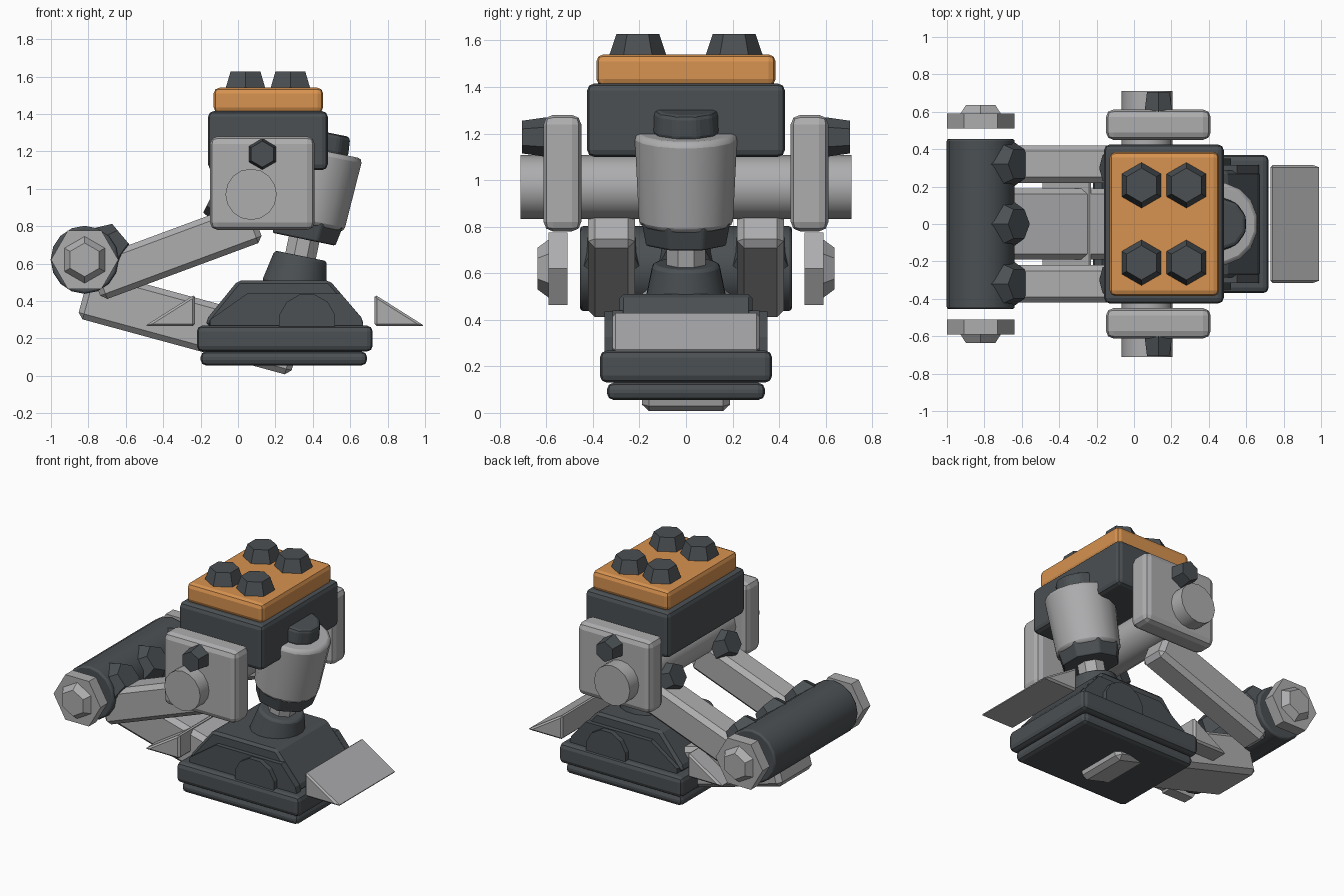
import bpy, bmesh, math
from mathutils import Vector, Matrix

cube = bpy.data.objects.get("Cube")
if cube:
    bpy.data.objects.remove(cube, do_unlink=True)


def material(name, rgb):
    m = bpy.data.materials.new(name)
    m.use_nodes = True
    m.diffuse_color = (*rgb, 1)
    m.node_tree.nodes["Principled BSDF"].inputs["Base Color"].default_value = (*rgb, 1)
    return m


DARK = material("dark grey", (0.07, 0.08, 0.087))
LIGHT = material("light grey", (0.42, 0.42, 0.43))
ORANGE = material("orange", (0.68, 0.29, 0.08))


def finish(name, bm, mat, bevel=0, segments=1, smooth=False):
    bmesh.ops.recalc_face_normals(bm, faces=bm.faces)
    mesh = bpy.data.meshes.new(name)
    bm.to_mesh(mesh)
    bm.free()
    mesh.materials.append(mat)
    ob = bpy.data.objects.new(name, mesh)
    bpy.context.collection.objects.link(ob)
    if bevel:
        mod = ob.modifiers.new("Bevel", "BEVEL")
        mod.width, mod.segments = bevel, segments
        mod.limit_method = "ANGLE"
    if smooth:
        bpy.ops.object.select_all(action="DESELECT")
        ob.select_set(True)
        bpy.context.view_layer.objects.active = ob
        bpy.ops.object.shade_smooth_by_angle(angle=math.radians(35))
    return ob


def box(name, mat, lo, hi, bevel=0.03, segments=2):
    lo, hi = Vector(lo), Vector(hi)
    bm = bmesh.new()
    bmesh.ops.create_cube(bm, size=1)
    bmesh.ops.scale(bm, vec=hi - lo, verts=bm.verts)
    bmesh.ops.translate(bm, vec=(lo + hi) / 2, verts=bm.verts)
    return finish(name, bm, mat, bevel, segments)


def rod(name, mat, a, b, r1, r2=None, sides=6, turn=0, bevel=0, smooth=False):
    """Cylinder or tapered bolt from point a to point b."""
    a, b = Vector(a), Vector(b)
    z = (b - a).normalized()
    up = Vector((0, 1, 0)) if abs(z.z) > 0.99 else Vector((0, 0, 1))
    x = up.cross(z).normalized()
    basis = Matrix((x, z.cross(x), z)).transposed().to_4x4()
    place = Matrix.Translation((a + b) / 2) @ basis @ Matrix.Rotation(math.radians(turn), 4, "Z")
    bm = bmesh.new()
    bmesh.ops.create_cone(bm, cap_ends=True, segments=sides, radius1=r1,
                          radius2=r1 if r2 is None else r2,
                          depth=(b - a).length, matrix=place)
    return finish(name, bm, mat, bevel, 2, smooth)


def prism(name, mat, profile, y0, y1, bevel=0):
    """Side profile of (x, z) points extruded along y."""
    bm = bmesh.new()
    face = bm.faces.new([bm.verts.new((x, y0, z)) for x, z in profile])
    new = bmesh.ops.extrude_face_region(bm, geom=[face])["geom"]
    bmesh.ops.translate(bm, vec=(0, y1 - y0, 0),
                        verts=[g for g in new if isinstance(g, bmesh.types.BMVert)])
    return finish(name, bm, mat, bevel)


def beam(name, centre, length, thick, width, degrees):
    bm = bmesh.new()
    bmesh.ops.create_cube(bm, size=1)
    bmesh.ops.scale(bm, vec=(length, width, thick), verts=bm.verts)
    bmesh.ops.rotate(bm, verts=bm.verts, matrix=Matrix.Rotation(math.radians(-degrees), 3, "Y"))
    bmesh.ops.translate(bm, vec=centre, verts=bm.verts)
    return finish(name, bm, LIGHT, 0.03)


# Foot
box("foot_plate", DARK, (-0.2, -0.34, 0.055), (0.69, 0.34, 0.13))
box("foot_block", DARK, (-0.22, -0.37, 0.13), (0.72, 0.37, 0.268))
prism("foot_hump", DARK,
      [(-0.17, 0.265), (0.67, 0.265), (0.67, 0.3), (0.49, 0.51), (0.0, 0.51), (-0.17, 0.3)],
      -0.285, 0.285, 0.02)
rod("foot_pivot", DARK, (0.37, -0.35, 0.285), (0.37, 0.35, 0.285), 0.155, sides=12, turn=15)
for side in (-1, 1):
    prism("foot_side_panel", DARK,
          [(-0.15, 0.265), (0.67, 0.265), (0.66, 0.31), (0.55, 0.44), (0.05, 0.44), (-0.15, 0.3)],
          side * 0.27, side * 0.315)

# Toe wedges before and behind the foot
for name, sign in (("front_wedge", 1), ("rear_wedge", -1)):
    prism(name, LIGHT,
          [(0.25 + sign * dx, z) for dx, z in ((0.48, 0.265), (0.75, 0.265), (0.48, 0.435))],
          -0.315, 0.315, 0.012)

# Lower and upper leg beams
beam("lower_beam", (-0.255, 0, 0.285), 1.18, 0.27, 0.38, -15.2)
for side in (-1, 1):
    beam("upper_beam", (-0.335, side * 0.32, 0.668), 0.92, 0.23, 0.2, 20.3)
    rod("upper_beam_bolt", DARK, (-0.06, side * 0.3, 0.9), (-0.15, side * 0.3, 0.945), 0.11, 0.08)

# Rear knee roller with end nuts and bolts
rod("knee_roller", DARK, (-0.82, -0.455, 0.62), (-0.82, 0.455, 0.62), 0.182,
    sides=16, bevel=0.012, smooth=True)
for y in (-0.32, 0, 0.32):
    rod("knee_bolt", DARK, (-0.69, y, 0.68), (-0.615, y, 0.743), 0.14, 0.09)
for side in (-1, 1):
    rod("knee_nut", LIGHT, (-0.82, side * 0.51, 0.62), (-0.82, side * 0.59, 0.62), 0.18, turn=30)
    rod("knee_nut_cap", LIGHT, (-0.82, side * 0.59, 0.62), (-0.82, side * 0.637, 0.62), 0.125, 0.09)

# Tilted piston on the foot
foot_end, piston_axis = Vector((0.3, 0, 0.47)), Vector((0.2, 0, 0.98))


def piston(name, mat, start, end, r1, r2, sides, bevel=0, smooth=False):
    rod(name, mat, foot_end + piston_axis * start, foot_end + piston_axis * end,
        r1, r2, sides, 180 / sides, bevel, smooth)


piston("piston_socket", DARK, 0, 0.175, 0.18, 0.145, 16, 0.015, True)
piston("piston_rod", LIGHT, 0.15, 0.3, 0.09, 0.09, 8)
piston("piston_collar", DARK, 0.265, 0.37, 0.185, 0.205, 8, 0.01)
piston("piston_barrel", LIGHT, 0.345, 0.75, 0.205, 0.225, 16, 0.025, True)
piston("piston_cap", DARK, 0.74, 0.85, 0.15, 0.14, 10, 0.02)

# Hip block, orange lid and lid bolts
box("hip_block", DARK, (-0.16, -0.425, 1.1), (0.48, 0.425, 1.415))
box("hip_lid", ORANGE, (-0.13, -0.385, 1.405), (0.455, 0.385, 1.54))
for x in (0.04, 0.28):
    for y in (-0.207, 0.207):
        rod("lid_bolt", DARK, (x, y, 1.53), (x, y, 1.627), 0.125, 0.092)

# Hip axle with side plates
rod("hip_axle", LIGHT, (0.07, -0.71, 0.97), (0.07, 0.71, 0.97), 0.137, sides=16, smooth=True)
for side in (-1, 1):
    near, far = sorted((side * 0.45, side * 0.612))
    box("hip_side_plate", LIGHT, (-0.15, near, 0.78), (0.41, far, 1.28), 0.04, 2)
    rod("side_plate_bolt", DARK, (0.13, side * 0.6, 1.185), (0.13, side * 0.705, 1.185), 0.085, 0.07)
